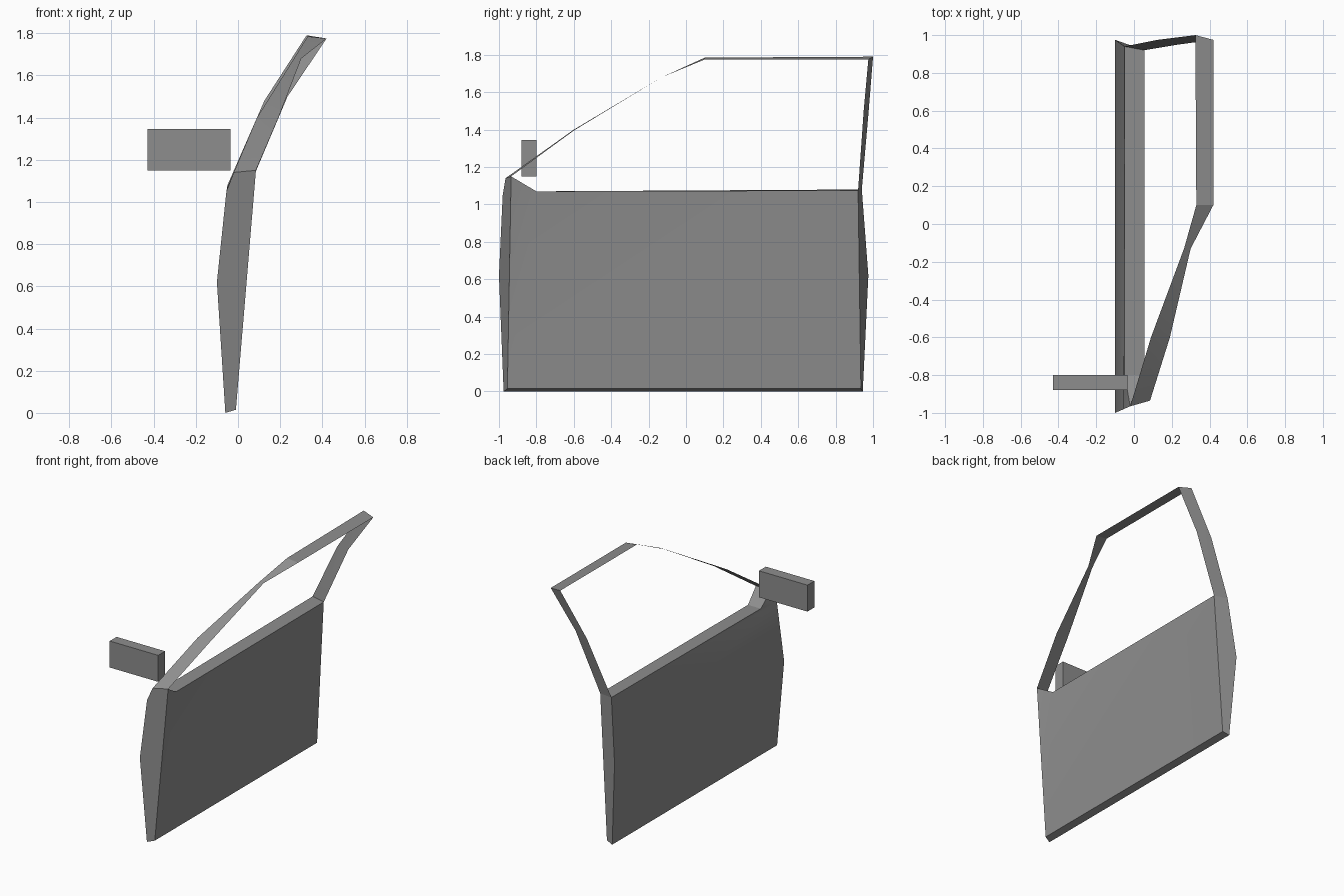
import bpy
import bmesh
import math
from mathutils import Vector

default_cube = bpy.data.objects.get("Cube")
if default_cube:
    bpy.data.objects.remove(default_cube, do_unlink=True)


def make_material(name, colour):
    material = bpy.data.materials.new(name)
    material.use_nodes = True
    material.diffuse_color = colour
    material.node_tree.nodes["Principled BSDF"].inputs["Base Color"].default_value = colour
    return material


grey = make_material("plain grey", (.27, .27, .27, 1))


def finish(name, bm, recalculate=True):
    """Turn a bmesh into a shaded object with the shared material."""
    if recalculate:
        bmesh.ops.recalc_face_normals(bm, faces=bm.faces)
    mesh = bpy.data.meshes.new(name)
    bm.to_mesh(mesh)
    bm.free()
    mesh.materials.append(grey)
    part = bpy.data.objects.new(name, mesh)
    bpy.context.collection.objects.link(part)
    bpy.ops.object.select_all(action='DESELECT')
    part.select_set(True)
    bpy.context.view_layer.objects.active = part
    bpy.ops.object.shade_smooth_by_angle(angle=math.radians(25))
    return part


def add_strip(bm, first, second):
    """Bridge two rows of vertices with quads."""
    for i in range(len(first) - 1):
        bm.faces.new((first[i], first[i + 1], second[i + 1], second[i]))


# Key points shared by the panel and the window frame
front_peak_outer = (-.02, -.965, 1.14)
front_peak_inner = (.085, -.935, 1.15)
rear_sill_outer = (-.05, .94, 1.08)
rear_sill_inner = (.055, .92, 1.075)

# Door panel: bowed outer skin, flat inner skin, tapered ends and sill
bm = bmesh.new()


def row(*points):
    return [bm.verts.new(p) for p in points]


front_outer = row((-.06, -.975, 0), (-.1, -1, .62), (-.055, -.98, 1.05))
rear_outer = row((-.06, .945, 0), (-.1, .975, .62), rear_sill_outer)
front_inner, rear_inner = row((-.01, -.955, .015), (-.01, .935, .015))
peak_outer, peak_inner = row(front_peak_outer, front_peak_inner)
sill_outer, sill_inner = row((-.05, -.8, 1.07), (.055, -.8, 1.07))
sill_rear_inner, = row(rear_sill_inner)

add_strip(bm, front_outer[:2], rear_outer[:2])
panel_faces = [
    (front_outer[1], front_outer[2], sill_outer, rear_outer[2], rear_outer[1]),
    (front_outer[2], peak_outer, sill_outer),
    (front_inner, peak_inner, sill_inner),
    (front_inner, sill_inner, sill_rear_inner, rear_inner),
    (peak_outer, peak_inner, sill_inner, sill_outer),
    (sill_outer, sill_inner, sill_rear_inner, rear_outer[2]),
    (front_outer[0], front_inner, rear_inner, rear_outer[0]),
    (*front_outer, peak_outer, peak_inner, front_inner),
    (*rear_outer, sill_rear_inner, rear_inner),
]
for corners in panel_faces:
    bm.faces.new(corners)
finish("door_panel", bm)

# Window frame: one folded ribbon up the front pillar, along the roof, down the rear
bm = bmesh.new()
outer_path = row(front_peak_outer, (.09, -.6, 1.4), (.265, -.13, 1.68),
                 (.33, .1, 1.785), (.325, 1, 1.79), (.125, .975, 1.48),
                 rear_sill_outer)
inner_path = row(front_peak_inner, (.19, -.6, 1.395), (.3, -.13, 1.68),
                 (.42, .1, 1.775), (.42, .975, 1.775), (.235, .95, 1.5),
                 rear_sill_inner)
add_strip(bm, inner_path, outer_path)
finish("window_frame", bm)

# Wing mirror: plain block beside the front pillar
bm = bmesh.new()
bmesh.ops.create_cube(bm, size=1)
bmesh.ops.scale(bm, vec=Vector((.395, .08, .195)), verts=bm.verts)
bmesh.ops.translate(bm, vec=Vector((-.2325, -.84, 1.2475)), verts=bm.verts)
finish("wing_mirror", bm)
